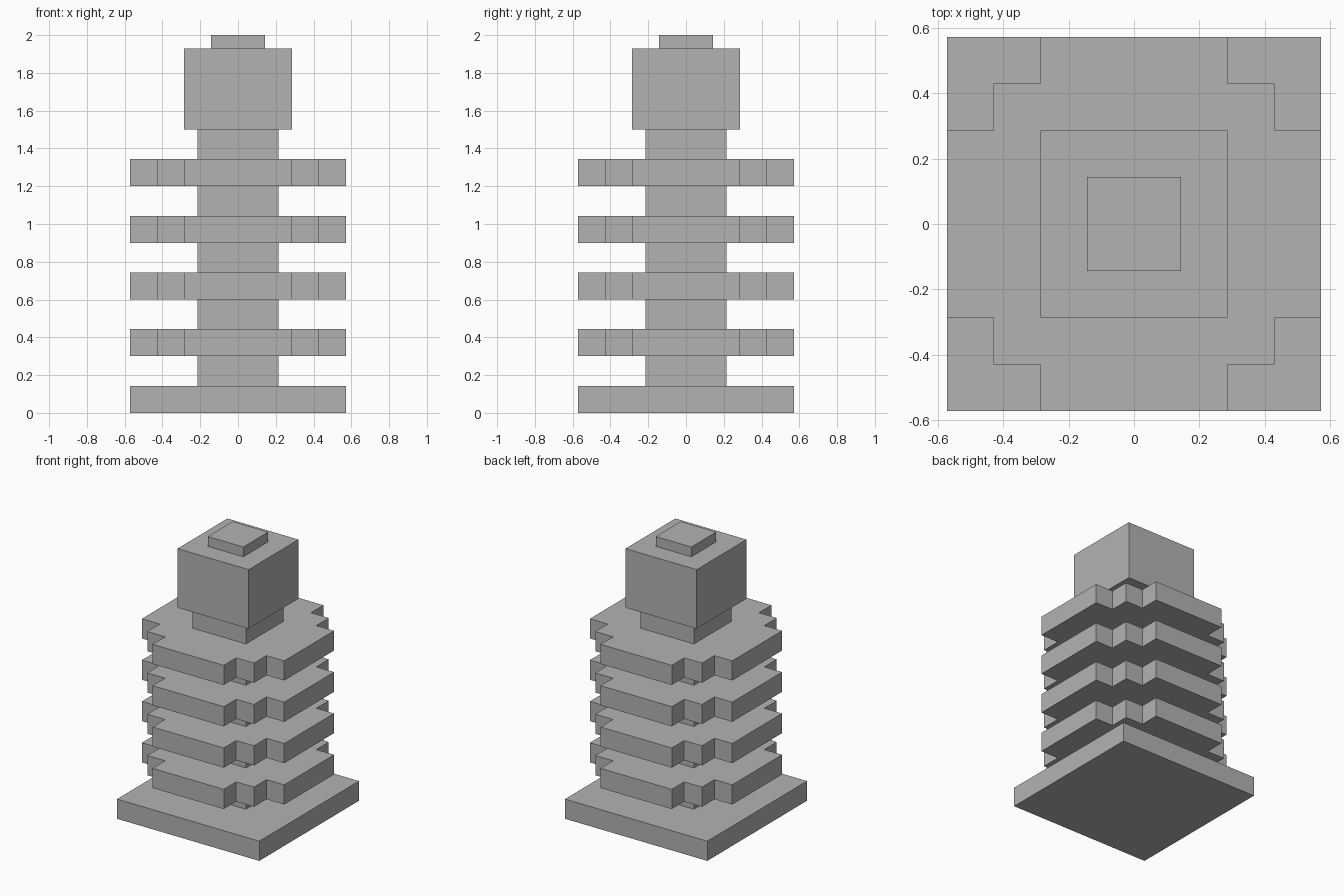
import bpy, bmesh

cube = bpy.data.objects.get("Cube")
if cube:
    bpy.data.objects.remove(cube, do_unlink=True)

U = 1 / 7                      # modular unit
PITCH = 0.3                    # storey height

grey = bpy.data.materials.new("stone_grey")
grey.use_nodes = True
colour = (0.45, 0.45, 0.45, 1)
grey.diffuse_color = colour
grey.node_tree.nodes["Principled BSDF"].inputs["Base Color"].default_value = colour


def prism(name, outline, z0, z1):
    """Extrude a flat outline from z0 to z1."""
    bm = bmesh.new()
    face = bm.faces.new([bm.verts.new((x, y, z0)) for x, y in outline])
    up = bmesh.ops.extrude_face_region(bm, geom=[face])["geom"]
    for v in up:
        if isinstance(v, bmesh.types.BMVert):
            v.co.z = z1
    bmesh.ops.recalc_face_normals(bm, faces=bm.faces)
    mesh = bpy.data.meshes.new(name)
    bm.to_mesh(mesh)
    bm.free()
    mesh.materials.append(grey)
    obj = bpy.data.objects.new(name, mesh)
    bpy.context.collection.objects.link(obj)


def rotated(corner):
    """Repeat a corner's points round all four quarters."""
    points = []
    for _ in range(4):
        points += corner
        corner = [(-y, x) for x, y in corner]
    return points


def square(half):
    return rotated([(half, half)])


# Square base slab
prism("base_slab", square(4 * U), 0, U)

# Floor plates with stepped corners
stepped = rotated([(4 * U, 2 * U), (3 * U, 2 * U), (3 * U, 3 * U),
                   (2 * U, 3 * U), (2 * U, 4 * U)])
for i in range(1, 5):
    prism(f"floor_plate_{i}", stepped, i * PITCH, i * PITCH + U)

# Core between the plates, one segment per gap
for i in range(5):
    prism(f"core_{i + 1}", square(1.5 * U), i * PITCH + U, (i + 1) * PITCH)

# Head block and roof cap
prism("head_block", square(2 * U), 5 * PITCH, 5 * PITCH + 3 * U)
prism("roof_cap", square(U), 5 * PITCH + 3 * U, 2)
